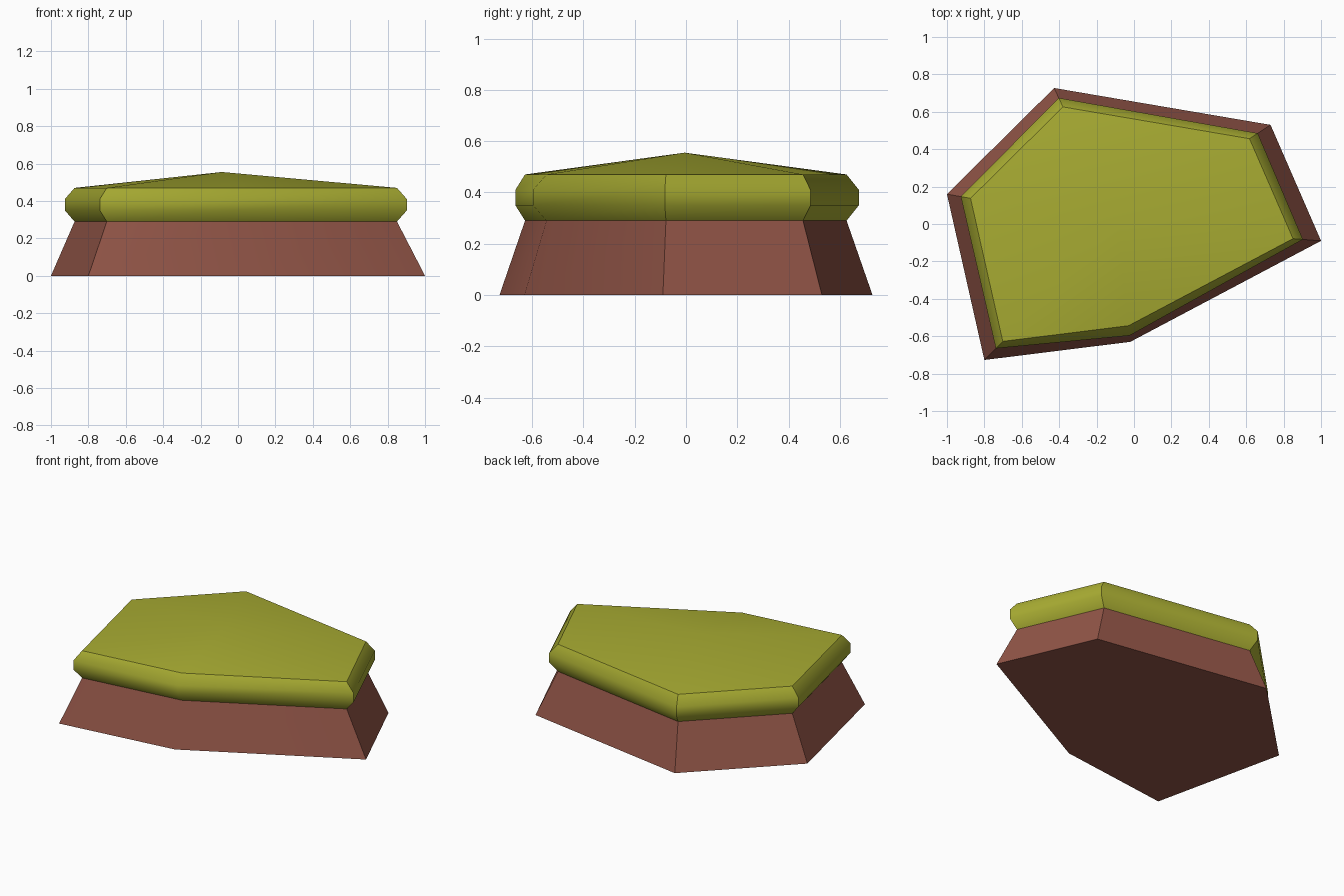
import bpy, bmesh, math
from mathutils import Vector

if "Cube" in bpy.data.objects:
    bpy.data.objects.remove(bpy.data.objects["Cube"])

# Irregular six-sided footprint
OUTLINE = [Vector(p) for p in [(-1.0, 0.16), (-0.80, -0.727), (-0.02, -0.63),
                               (1.0, -0.09), (0.73, 0.53), (-0.427, 0.727)]]
CENTRE = sum(OUTLINE, Vector((0, 0))) / len(OUTLINE)


def ring(scale, offset=0.0):
    """Footprint scaled about its centre, with corners pushed out by offset."""
    pts = []
    for p in OUTLINE:
        d = p - CENTRE
        pts.append(CENTRE + d * scale + d.normalized() * offset)
    return pts


def material(name, colour):
    m = bpy.data.materials.new(name)
    m.diffuse_color = (*colour, 1)
    m.use_nodes = True
    m.node_tree.nodes["Principled BSDF"].inputs["Base Color"].default_value = m.diffuse_color
    return m


def loft(name, levels, mat, apex=None):
    """Stack rings (z, scale, offset); close with a cap or a peaked top."""
    bm = bmesh.new()
    rings = [[bm.verts.new((p.x, p.y, z)) for p in ring(s, o)] for z, s, o in levels]
    n = len(OUTLINE)
    for a, b in zip(rings, rings[1:]):
        for i in range(n):
            j = (i + 1) % n
            bm.faces.new((a[i], a[j], b[j], b[i]))
    bm.faces.new(rings[0][::-1])
    if apex is None:
        bm.faces.new(rings[-1])
    else:
        tip = bm.verts.new((CENTRE.x, CENTRE.y, apex))
        for i in range(n):
            bm.faces.new((rings[-1][i], rings[-1][(i + 1) % n], tip))
    bmesh.ops.recalc_face_normals(bm, faces=bm.faces)
    mesh = bpy.data.meshes.new(name)
    bm.to_mesh(mesh)
    bm.free()
    mesh.materials.append(mat)
    ob = bpy.data.objects.new(name, mesh)
    bpy.context.collection.objects.link(ob)
    bpy.ops.object.select_all(action='DESELECT')
    ob.select_set(True)
    bpy.context.view_layer.objects.active = ob
    bpy.ops.object.shade_smooth_by_angle(angle=math.radians(40))
    return ob


# Tapered earth base
loft("earth_base", [(0, 1, 0), (0.29, 0.862, 0)],
     material("terracotta brown", (0.29, 0.092, 0.064)))

# Rounded grass slab with a shallow peak
loft("grass_top", [(0.29, 0.862, 0), (0.35, 0.862, 0.053),
                   (0.41, 0.862, 0.053), (0.47, 0.862, 0)],
     material("olive green", (0.39, 0.41, 0.032)), apex=0.555)
